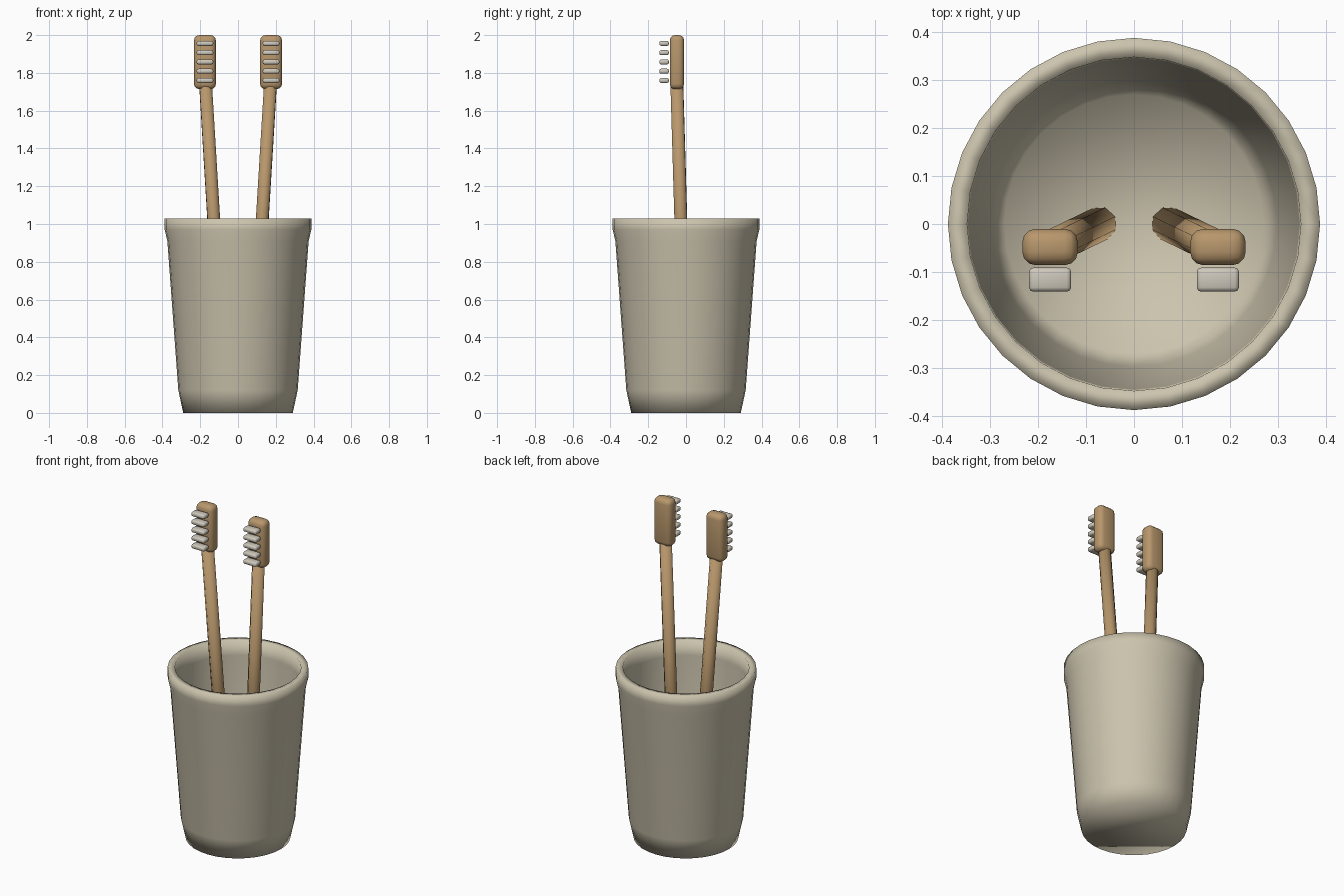
import bpy, bmesh, math
from mathutils import Vector

cube = bpy.data.objects.get("Cube")
if cube:
    bpy.data.objects.remove(cube, do_unlink=True)


def material(name, rgb):
    mat = bpy.data.materials.new(name)
    mat.use_nodes = True
    mat.diffuse_color = (*rgb, 1)
    mat.node_tree.nodes["Principled BSDF"].inputs["Base Color"].default_value = (*rgb, 1)
    return mat


STONE = material("warm stone", (0.60, 0.55, 0.42))
WOOD = material("bamboo", (0.48, 0.31, 0.15))
BRISTLE = material("pale bristle", (0.62, 0.58, 0.50))


def finish(name, bm, mat):
    """Turn a bmesh into a smooth shaded object."""
    bmesh.ops.recalc_face_normals(bm, faces=bm.faces)
    for face in bm.faces:
        face.smooth = True
    mesh = bpy.data.meshes.new(name)
    bm.to_mesh(mesh)
    bm.free()
    mesh.materials.append(mat)
    obj = bpy.data.objects.new(name, mesh)
    bpy.context.collection.objects.link(obj)
    return obj


def rounded_box(name, center, size, radius, segments, mat):
    bm = bmesh.new()
    bmesh.ops.create_cube(bm, size=1)
    bmesh.ops.scale(bm, vec=size, verts=bm.verts)
    bmesh.ops.bevel(bm, geom=bm.edges[:], offset=radius, segments=segments,
                    profile=0.5, affect='EDGES')
    obj = finish(name, bm, mat)
    obj.location = center
    return obj


def lathe(name, profile, sides, mat):
    """Revolve (radius, height) points, capping the first and last ring."""
    bm = bmesh.new()
    rings = []
    for r, z in profile:
        angles = [math.tau * i / sides for i in range(sides)]
        rings.append([bm.verts.new((r * math.cos(a), r * math.sin(a), z)) for a in angles])
    for low, high in zip(rings, rings[1:]):
        for i in range(sides):
            j = (i + 1) % sides
            bm.faces.new((low[i], low[j], high[j], high[i]))
    bm.faces.new(rings[0])
    bm.faces.new(rings[-1])
    return finish(name, bm, mat)


def rod(name, start, end, radius, mat):
    start, end = Vector(start), Vector(end)
    axis = end - start
    bm = bmesh.new()
    bmesh.ops.create_cone(bm, cap_ends=True, segments=8, radius1=radius,
                          radius2=radius, depth=axis.length)
    obj = finish(name, bm, mat)
    obj.location = (start + end) / 2
    obj.rotation_mode = 'QUATERNION'
    obj.rotation_quaternion = axis.to_track_quat('Z', 'Y')
    return obj


# Cup: outer wall, flared lip, inner wall and floor
lathe("cup", [(0.29, 0), (0.316, 0.12), (0.374, 0.91), (0.388, 0.97), (0.388, 1.03),
              (0.348, 1.03), (0.345, 0.94), (0.298, 0.18), (0.27, 0.09)], 32, STONE)

# Two mirrored toothbrushes leaning outwards
for side, label in ((1, "left"), (-1, "right")):
    rod(label + "_handle", (side * 0.072, 0, 0.09), (side * 0.173, -0.049, 1.76), 0.036, WOOD)
    rounded_box(label + "_brush_head", (side * 0.175, -0.048, 1.857),
                (0.116, 0.076, 0.286), 0.028, 3, WOOD)
    for row in range(5):
        rounded_box(f"{label}_bristle_row_{row + 1}", (side * 0.175, -0.116, 1.76 + row * 0.049),
                    (0.088, 0.05, 0.026), 0.009, 2, BRISTLE)
